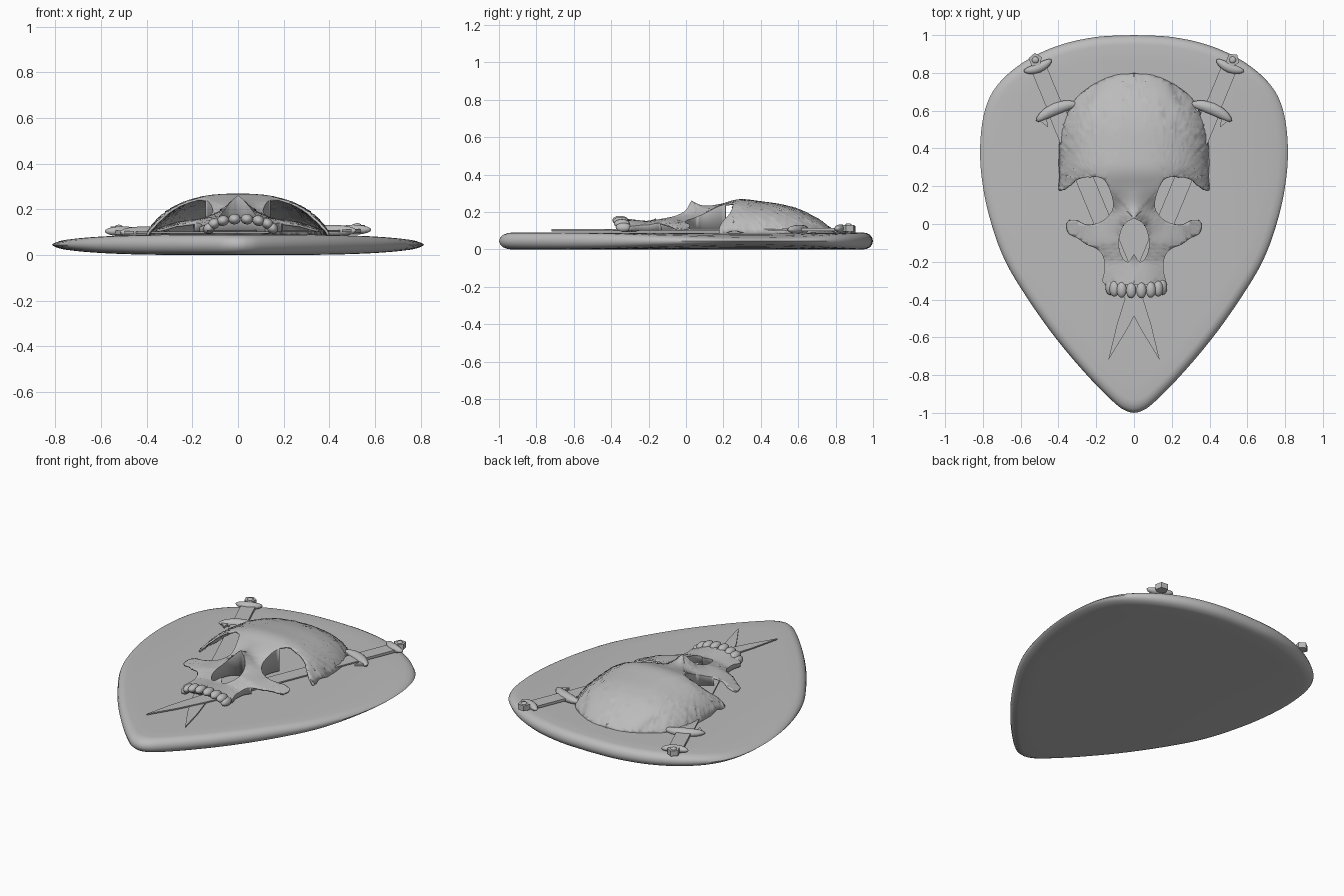
import bpy, bmesh, math
from mathutils import Vector, Matrix

if "Cube" in bpy.data.objects:
    bpy.data.objects.remove(bpy.data.objects["Cube"])

grey = bpy.data.materials.new("plain_grey")
grey.use_nodes = True
grey.diffuse_color = (0.5, 0.5, 0.5, 1)
grey.node_tree.nodes["Principled BSDF"].inputs["Base Color"].default_value = (0.5, 0.5, 0.5, 1)


def finish(bm, name, angle=40, matrix=None):
    if matrix:
        bm.transform(matrix)
    mesh = bpy.data.meshes.new(name)
    bm.to_mesh(mesh)
    bm.free()
    mesh.materials.append(grey)
    ob = bpy.data.objects.new(name, mesh)
    bpy.context.collection.objects.link(ob)
    bpy.ops.object.select_all(action='DESELECT')
    ob.select_set(True)
    bpy.context.view_layer.objects.active = ob
    bpy.ops.object.shade_smooth_by_angle(angle=math.radians(angle))
    return ob


def spline(pts, steps=4):
    # smooth curve through the points
    p = [Vector(q) for q in pts]
    p = [2 * p[0] - p[1]] + p + [2 * p[-1] - p[-2]]
    out = []
    for a, b, c, d in zip(p, p[1:], p[2:], p[3:]):
        for i in range(steps):
            t = i / steps
            out.append(0.5 * (2 * b + (c - a) * t + (2 * a - 5 * b + 4 * c - d) * t * t
                              + (3 * b - a - 3 * c + d) * t ** 3))
    out.append(p[-2])
    for v in out:
        v.x = max(v.x, 0)
    return out


def interp(table, t):
    # piecewise linear lookup, keys rising
    if t <= table[0][0]:
        return table[0][1]
    for (a, u), (b, v) in zip(table, table[1:]):
        if t <= b:
            return u + (v - u) * (t - a) / max(b - a, 1e-6)
    return table[-1][1]


# Teardrop base plate with a rounded rim that thins at the sides
half = spline([(0, 1), (.2, .99), (.4, .945), (.58, .86), (.72, .74), (.79, .6), (.815, .4),
               (.8, .2), (.755, 0), (.68, -.2), (.56, -.4), (.41, -.61), (.24, -.81),
               (.1, -.95), (.04, -.99), (0, -1)])
outline = half + [Vector((-v.x, v.y)) for v in half[-2:0:-1]]
scales = [.02, .25, .5, .7, .85, .94, .96, .98, .993]
bm = bmesh.new()
rings = []
for side, group in ((-1, scales), (0, [1]), (1, scales[::-1])):
    for s in group:
        rim = math.sqrt(max(0, 1 - max(0, (s - .94) / .06) ** 2))
        ring = []
        for v in outline:
            x, y = v.x * s, .15 + (v.y - .15) * s
            h = .045 * max(0, 1 - (abs(x) / .83) ** 3.6) ** .6
            ring.append(bm.verts.new((x, y, .045 + side * h * rim)))
        rings.append(ring)
for a, b in zip(rings, rings[1:]):
    for i in range(len(a)):
        j = (i + 1) % len(a)
        bm.faces.new((a[i], a[j], b[j], b[i]))
bm.faces.new(rings[0])
bm.faces.new(rings[-1])
bmesh.ops.recalc_face_normals(bm, faces=bm.faces)
finish(bm, "base_plate", 50)

# Skull shell: half outline with open eye socket and nose opening
skull_edge = spline([(0, .8), (.1, .79), (.2, .75), (.3, .675), (.36, .58), (.39, .48), (.4, .35),
                     (.395, .25), (.4, .18), (.36, .19), (.3, .235), (.22, .25), (.16, .235),
                     (.125, .17), (.11, .1), (.13, .05), (.18, .01), (.25, -.005), (.31, .02),
                     (.355, .01), (.35, -.045), (.3, -.075), (.25, -.11), (.2, -.13),
                     (.165, -.17), (.155, -.24), (.165, -.31), (.09, -.32), (0, -.32)])
nose_edge = spline([(0, -.16), (.03, -.2), (.06, -.18), (.08, -.12), (.075, -.06), (.05, 0), (0, .03)])
dome_width = sorted([(v.y, v.x) for v in skull_edge[:25]])
ridge = [(.1, .235), (.2, .245), (.25, .265), (.3, .272), (.4, .258), (.5, .245), (.6, .22),
         (.7, .17), (.76, .125), (.8, .09)]
columns = [0, .08, .16, .26, .36, .42]
face_rows = [(-.32, [.165, .155, .125, .09, .09, .09]),
             (-.2, [.15, .15, .13, .1, .09, .09]),
             (-.1, [.19, .17, .16, .135, .1, .09]),
             (.02, [.265, .19, .16, .15, .115, .09]),
             (.1, [.235, .19, .16, .14, .11, .09])]


def skull_height(x, y):
    w = max(interp(dome_width, y), .002)
    r = min(1, x / w)
    dome = .085 + (interp(ridge, y) - .085) * (1 - r ** 2.5) ** .7
    face = interp([(k, interp(list(zip(columns, row)), x)) for k, row in face_rows], y)
    t = min(1, max(0, (y - .05) / .15))
    t = t * t * (3 - 2 * t)
    return face + (dome - face) * t


bm = bmesh.new()
bm.faces.new([bm.verts.new((v.x, v.y, 0)) for v in skull_edge + nose_edge])
bmesh.ops.triangulate(bm, faces=bm.faces[:])
for axis, start, count in ((0, .02, 20), (1, -.31, 56)):
    normal = Vector((0, 0, 0))
    normal[axis] = 1
    for i in range(count):
        geom = bm.verts[:] + bm.edges[:] + bm.faces[:]
        bmesh.ops.bisect_plane(bm, geom=geom, plane_co=normal * (start + i * .02), plane_no=normal)
bmesh.ops.remove_doubles(bm, verts=bm.verts, dist=.0008)
bm.normal_update()
if sum(f.normal.z for f in bm.faces) < 0:
    bmesh.ops.reverse_faces(bm, faces=bm.faces)
for v in bm.verts:
    v.co.z = skull_height(v.co.x, v.co.y)
inner = [v for v in bm.verts if not v.is_boundary or (v.co.x < 1e-4 and .05 < v.co.y < .79)]
for i in range(4):
    bmesh.ops.smooth_vert(bm, verts=inner, factor=.5, use_axis_z=True)

# Walls of the nose, inner sockets and upper jaw
wall_edges = []
for e in bm.edges:
    a, b = (v.co for v in e.verts)
    mid = (a + b) / 2
    if e.is_boundary and mid.x > 1e-4 and mid.x < .19 and mid.y < .21:
        wall_edges.append(e)
walls = bmesh.ops.extrude_edge_only(bm, edges=wall_edges)
for v in walls["geom"]:
    if isinstance(v, bmesh.types.BMVert):
        v.co.z = .1
skull = finish(bm, "skull", 55)
mirror = skull.modifiers.new("mirror", 'MIRROR')
mirror.use_clip = True
mirror.merge_threshold = .001
shell = skull.modifiers.new("shell", 'SOLIDIFY')
shell.thickness = .01
shell.offset = -1


def ellipsoid(name, size, matrix, bend=0):
    bm = bmesh.new()
    bmesh.ops.create_uvsphere(bm, u_segments=16, v_segments=10, radius=1)
    for v in bm.verts:
        v.co = Vector((v.co.x * size[0], v.co.y * size[1] + bend * v.co.x ** 2, v.co.z * size[2]))
    return finish(bm, name, 60, matrix)


# Upper teeth along the jaw arch
for i in range(8):
    u = (i - 3.5) / 3.5
    place = Matrix.Translation((.012 + .142 * math.sin(u * 1.35), -.352 + .018 * u * u,
                                .158 - .04 * u * u))
    ellipsoid("tooth", (.027, .042, .023), place @ Matrix.Rotation(u * .7, 4, 'Y'))
for side in (-1, 1):
    for k in range(2):
        ellipsoid("molar", (.018, .035, .02),
                  Matrix.Translation((side * (.135 - .012 * k), -.315 + .035 * k, .112)))


def prism(name, pts, depth, matrix):
    bm = bmesh.new()
    face = bm.faces.new([bm.verts.new((x, y, -depth / 2)) for x, y in pts])
    new = bmesh.ops.extrude_face_region(bm, geom=[face])["geom"]
    bmesh.ops.translate(bm, vec=(0, 0, depth),
                        verts=[g for g in new if isinstance(g, bmesh.types.BMVert)])
    bmesh.ops.recalc_face_normals(bm, faces=bm.faces)
    return finish(bm, name, 30, matrix)


# Crossed swords, built along local y with the cross guard at the origin
for side, z in ((-1, .099), (1, .106)):
    sword = Matrix.Translation((side * .415, .61, z)) @ Matrix.Rotation(-side * math.radians(22.5), 4, 'Z')
    prism("blade", [(.047, 0), (-.047, 0), (-.047, -1.06), (-.03, -1.25), (0, -1.44),
                    (.03, -1.25), (.047, -1.06)], .008, sword)
    prism("grip", [(.042, 0), (.042, .25), (-.042, .25), (-.042, 0)], .016, sword)
    ellipsoid("cross_guard", (.12, .032, .026), sword, -.02)
    ellipsoid("grip_collar", (.08, .026, .022), sword @ Matrix.Translation((0, .235, .005)), .012)
    for end in (-1, 1):
        prism("guard_spike", [(end * .06, -.02), (end * .1, -.03), (end * .075, -.075)], .012, sword)
    ring_pts = [(.037 * math.cos(a * math.tau / 5), .28 + .037 * math.sin(a * math.tau / 5))
                for a in range(5)]
    prism("pommel", ring_pts, .034, sword @ Matrix.Translation((0, 0, .008)))
    ellipsoid("pommel_button", (.018, .018, .01), sword @ Matrix.Translation((0, .28, .024)))
